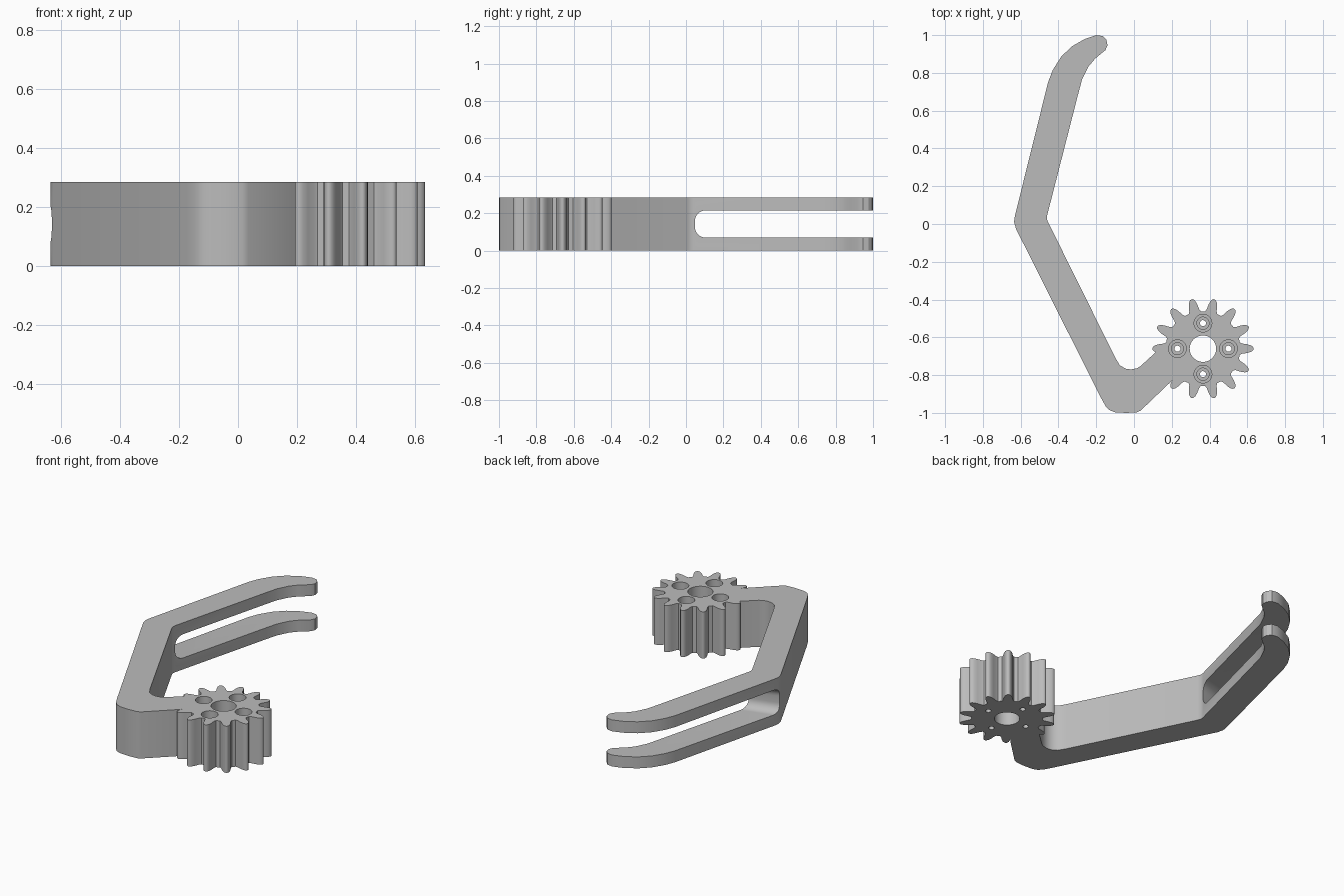
import bpy, bmesh
from math import cos, sin, pi, radians
from mathutils import Vector

cube = bpy.data.objects.get("Cube")
if cube:
    bpy.data.objects.remove(cube, do_unlink=True)

H = 0.285                      # overall thickness
GEAR = Vector((0.365, -0.66))  # gear centre
TEETH = 14

grey = bpy.data.materials.new("plain grey")
grey.use_nodes = True
grey.diffuse_color = (0.5, 0.5, 0.5, 1)
grey.node_tree.nodes["Principled BSDF"].inputs["Base Color"].default_value = (0.5, 0.5, 0.5, 1)


def loft(name, loops):
    """Closed solid through matching point loops, capped at both ends."""
    bm = bmesh.new()
    rings = [[bm.verts.new(p) for p in loop] for loop in loops]
    n = len(rings[0])
    for a, b in zip(rings, rings[1:]):
        for i in range(n):
            j = (i + 1) % n
            bm.faces.new((a[i], a[j], b[j], b[i]))
    bm.faces.new(rings[0][::-1])
    bm.faces.new(rings[-1])
    bmesh.ops.recalc_face_normals(bm, faces=bm.faces)
    mesh = bpy.data.meshes.new(name)
    bm.to_mesh(mesh)
    bm.free()
    mesh.materials.append(grey)
    ob = bpy.data.objects.new(name, mesh)
    bpy.context.collection.objects.link(ob)
    return ob


def plate(name, outline):
    return loft(name, [[(x, y, z) for x, y in outline] for z in (0, H)])


def turned(name, centre, steps, sides=32):
    """Round solid from (radius, height) steps."""
    return loft(name, [[(centre.x + r * cos(2 * pi * i / sides),
                         centre.y + r * sin(2 * pi * i / sides), z)
                        for i in range(sides)] for r, z in steps])


def combine(target, tool, operation):
    """Apply a boolean and discard the tool."""
    mod = target.modifiers.new("cut", 'BOOLEAN')
    mod.operation, mod.solver, mod.object = operation, 'EXACT', tool
    bpy.context.view_layer.objects.active = target
    bpy.ops.object.modifier_apply(modifier=mod.name)
    bpy.data.objects.remove(tool, do_unlink=True)


# Bent arm, outlined from the gear round the fingertip and back
arm = plate("gripper_arm", [
    (0.176, -0.677), (0.117, -0.677), (0.035, -0.752), (0.015, -0.764),
    (-0.015, -0.77), (-0.045, -0.766), (-0.075, -0.748), (-0.10, -0.706),
    (-0.455, 0.01), (-0.461, 0.025), (-0.46, 0.045),
    (-0.295, 0.69), (-0.275, 0.765), (-0.24, 0.835), (-0.205, 0.876),
    (-0.152, 0.92), (-0.14, 0.945), (-0.146, 0.975), (-0.165, 0.995),
    (-0.20, 1.0), (-0.26, 0.98), (-0.33, 0.94), (-0.386, 0.885),
    (-0.43, 0.815), (-0.455, 0.75),
    (-0.63, 0.045), (-0.635, 0.012), (-0.625, -0.025),
    (-0.175, -0.92), (-0.15, -0.965), (-0.13, -0.985), (-0.10, -0.997),
    (-0.04, -1.0), (0.015, -0.997), (0.035, -0.988),
    (0.19, -0.84), (0.231, -0.794), (0.193, -0.74)])

# Round-ended slot that splits the finger into two prongs
MID, HALF, R = 0.1425, 0.0725, 0.055


def slot_loop(x, start, half):
    pts = [(x, 2, MID - half)]
    for side in (-1, 1):
        for k in range(9):
            t = pi / 2 * (k / 8 if side < 0 else 1 - k / 8)
            pts.append((x, start + R - R * sin(t), MID + side * (half - R + R * cos(t))))
    return pts + [(x, 2, MID + half)]


slot = loft("slot_cutter", [slot_loop(-0.8, -0.055, HALF + 0.006),
                            slot_loop(-0.46, 0.048, HALF),
                            slot_loop(0.1, 0.10, HALF)])
combine(arm, slot, 'DIFFERENCE')

# Gear with tapering, rounded teeth
half_tooth = [(0.195, 0.033), (0.207, 0.027), (0.235, 0.023),
              (0.254, 0.017), (0.264, 0.010), (0.268, 0.003)]
tooth = [(r, -w) for r, w in half_tooth] + [(r, w) for r, w in reversed(half_tooth)]
outline = []
for i in range(TEETH):
    a = 2 * pi * i / TEETH
    for r, w in tooth:
        outline.append((GEAR.x + r * cos(a) - w * sin(a),
                        GEAR.y + r * sin(a) + w * cos(a)))
gear = plate("gear", outline)
combine(arm, gear, 'UNION')

# Shaft bore and four stepped screw holes
combine(arm, turned("bore", GEAR, [(0.07, -0.1), (0.07, H + 0.1)], 48), 'DIFFERENCE')
for i in range(4):
    a = radians(90 * i)
    spot = GEAR + 0.135 * Vector((cos(a), sin(a)))
    steps = [(0.016, -0.1), (0.016, 0.07), (0.032, 0.07), (0.032, 0.11),
             (0.047, 0.11), (0.047, H + 0.1)]
    combine(arm, turned("screw_hole", spot, steps), 'DIFFERENCE')

arm.name = "geared_gripper_arm"
bpy.ops.object.select_all(action='DESELECT')
arm.select_set(True)
bpy.context.view_layer.objects.active = arm
bpy.ops.object.shade_smooth_by_angle(angle=radians(30))
